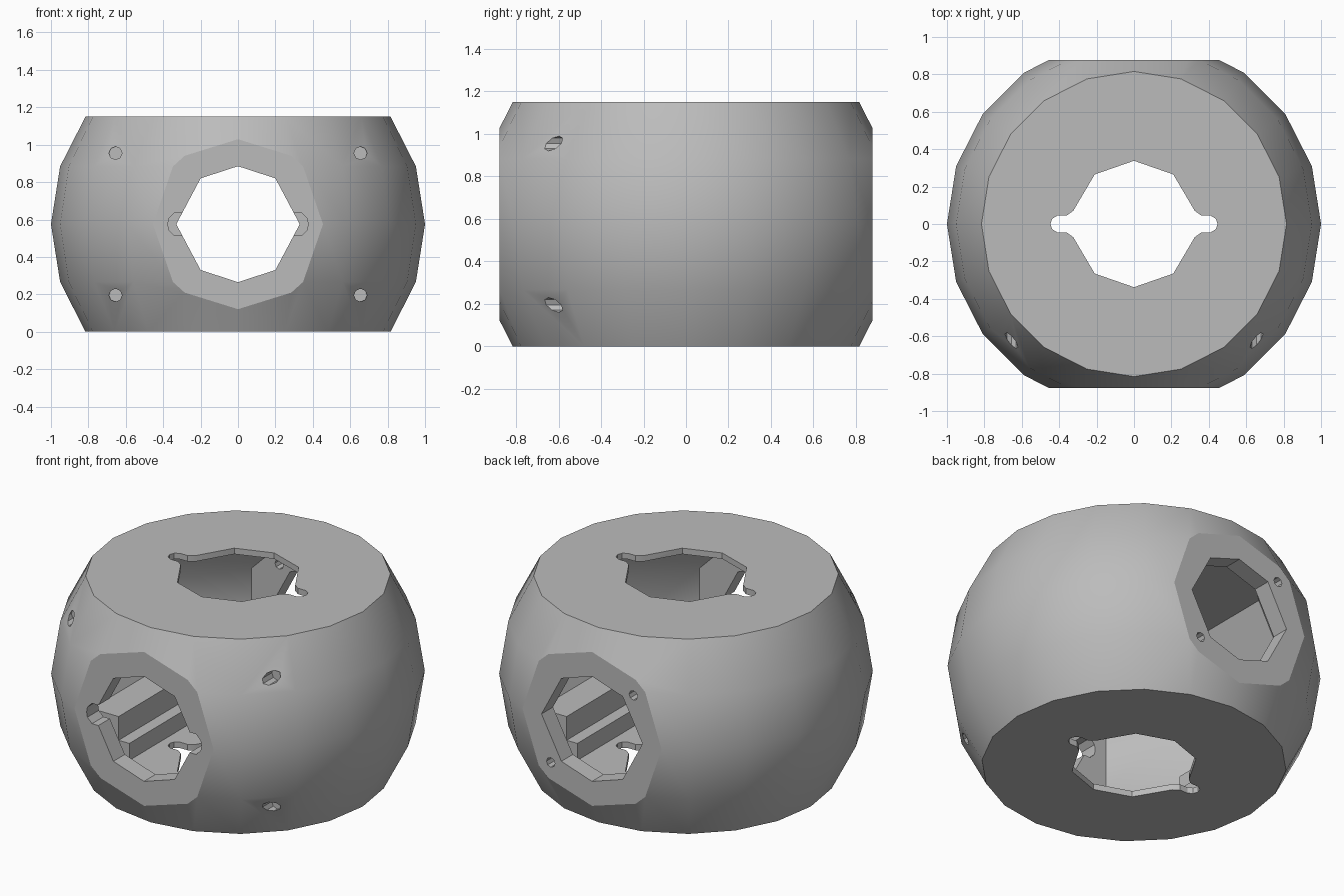
import bpy, bmesh, math
from mathutils import Matrix, Vector

if "Cube" in bpy.data.objects:
    bpy.data.objects.remove(bpy.data.objects["Cube"])

CZ = 0.575  # height of the sphere centre

grey = bpy.data.materials.new("plain_grey")
grey.diffuse_color = (0.5, 0.5, 0.5, 1)
grey.use_nodes = True
grey.node_tree.nodes["Principled BSDF"].inputs["Base Color"].default_value = grey.diffuse_color


def make(name, bm):
    bmesh.ops.recalc_face_normals(bm, faces=bm.faces)
    me = bpy.data.meshes.new(name)
    bm.to_mesh(me)
    bm.free()
    me.materials.append(grey)
    ob = bpy.data.objects.new(name, me)
    bpy.context.collection.objects.link(ob)
    return ob


def mirrored(quarter):
    """Close a loop from a quarter profile running from the +v axis to the +u axis."""
    half = quarter + [(u, -v) for u, v in reversed(quarter) if v > 1e-6]
    return half + [(-u, v) for u, v in reversed(half) if u > 1e-6]


def prism(name, pts, axis, a, b):
    """Extrude a 2D loop along y or z, from a to b."""
    bm = bmesh.new()
    put = (lambda u, v, w: (u, w, v + CZ)) if axis == 'y' else (lambda u, v, w: (u, v, w))
    lo = [bm.verts.new(put(u, v, a)) for u, v in pts]
    hi = [bm.verts.new(put(u, v, b)) for u, v in pts]
    bm.faces.new(lo)
    bm.faces.new(hi)
    n = len(pts)
    for i in range(n):
        j = (i + 1) % n
        bm.faces.new((lo[i], lo[j], hi[j], hi[i]))
    return make(name, bm)


def ngon(x, z, r, n):
    return [(x + r * math.cos(2 * math.pi * i / n), z + r * math.sin(2 * math.pi * i / n))
            for i in range(n)]


def cut(body, cutter):
    m = body.modifiers.new("cut", 'BOOLEAN')
    m.operation = 'DIFFERENCE'
    m.solver = 'EXACT'
    m.object = cutter
    bpy.context.view_layer.objects.active = body
    bpy.ops.object.modifier_apply(modifier=m.name)
    bpy.data.objects.remove(cutter, do_unlink=True)


# Faceted ball, sliced flat on top, bottom, front and back
bm = bmesh.new()
bmesh.ops.create_uvsphere(bm, u_segments=20, v_segments=10, radius=1,
                          matrix=Matrix.Translation((0, 0, CZ)))
for co, no in [((0, 0, 0), (0, 0, -1)), ((0, 0, 2 * CZ), (0, 0, 1)),
               ((0, -0.877, 0), (0, -1, 0)), ((0, 0.877, 0), (0, 1, 0))]:
    r = bmesh.ops.bisect_plane(bm, geom=bm.verts[:] + bm.edges[:] + bm.faces[:],
                               plane_co=co, plane_no=no, clear_outer=True)
    bmesh.ops.contextual_create(
        bm, geom=[e for e in r['geom_cut'] if isinstance(e, bmesh.types.BMEdge)])
body = make("ball_housing", bm)

# Hollow faceted interior
bm = bmesh.new()
for sx in (-1, 1):
    for sy in (-1, 1):
        for sz in (-1, 1):
            for x, y, z in [(.62, .3, .54), (.8, .3, .2), (.45, .77, .2),
                            (.25, .77, .4), (.3, .6, .54)]:
                bm.verts.new((sx * x, sy * y, CZ + sz * z))
hull = bmesh.ops.convex_hull(bm, input=bm.verts)
extra = [v for v in bm.verts if not v.link_faces]
bmesh.ops.delete(bm, geom=extra, context='VERTS')
cut(body, make("cavity_cutter", bm))

# Eight-sided window through front and back
window = mirrored([(0, .31), (.2, .245), (.33, 0)])
cut(body, prism("window_cutter", window, 'y', -1.2, 1.2))

# Keyed opening through top and bottom
keyed = mirrored([(0, .338), (.21, .265), (.325, .07), (.36, .045),
                  (.41, .045), (.437, .028), (.447, 0)])
cut(body, prism("keyed_cutter", keyed, 'z', -.3, 1.5))

# Small side notches of the front window
notch = mirrored([(0, .06), (.34, .06), (.37, .03), (.375, 0)])
cut(body, prism("notch_cutter", notch, 'y', -1.2, -.6))

# Pin holes beside the back window
for s in (-1, 1):
    cut(body, prism("pin_cutter", ngon(s * .27, -s * .27, .028, 8), 'y', .6, 1.2))

# Four screw holes in the front
for sx in (-1, 1):
    for sz in (-1, 1):
        cut(body, prism("screw_cutter", ngon(sx * .655, sz * .38, .035, 8), 'y', -1.2, -.57))

# Stepped ledges inside, running front to back
for s, side in ((-1, "left"), (1, "right")):
    steps = [(.5, -.55), (.5, -.44), (.57, -.44), (.57, -.3), (.78, -.3), (.68, -.55)]
    prism(side + "_inner_ledge", [(s * u, v) for u, v in steps], 'y', -.3, .3)

for ob in bpy.context.scene.objects:
    ob.select_set(ob == body)
bpy.context.view_layer.objects.active = body
bpy.ops.object.shade_smooth_by_angle(angle=math.radians(25))
